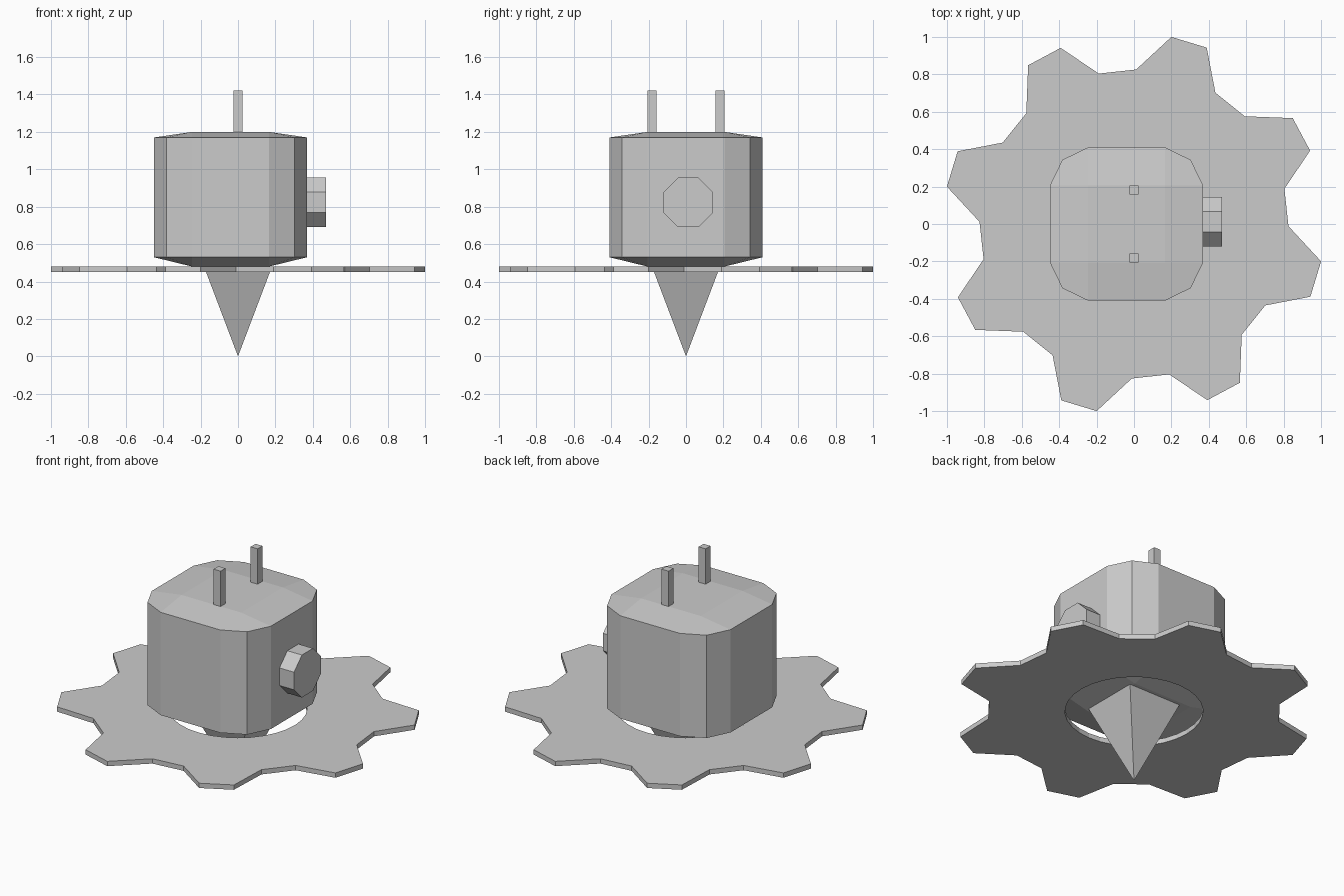
import bpy, bmesh
from math import cos, sin, radians, pi

if "Cube" in bpy.data.objects:
    bpy.data.objects.remove(bpy.data.objects["Cube"])


def make(name, verts, faces):
    me = bpy.data.meshes.new(name)
    me.from_pydata(verts, [], faces)
    bm = bmesh.new()
    bm.from_mesh(me)
    bmesh.ops.recalc_face_normals(bm, faces=bm.faces)
    bm.to_mesh(me)
    bm.free()
    ob = bpy.data.objects.new(name, me)
    bpy.context.collection.objects.link(ob)
    return ob


def polar(r, a):
    return (r * cos(a), r * sin(a))


# Toothed disc: eight slanted teeth outside, round hole inside
tooth = [(-31.8, 0.826), (-22.4, 1.02), (-11.3, 1.02), (-0.8, 0.826)]
outer = [polar(r, radians(a + 45 * k)) for k in range(8) for a, r in tooth]
n = len(outer)
inner = [polar(0.39, radians(-33) + 2 * pi * i / n) for i in range(n)]
verts = [(x, y, z) for z in (0.45, 0.48) for ring in (outer, inner) for x, y in ring]
faces = []
for i in range(n):
    j = (i + 1) % n
    # bottom, inner wall, top, outer wall
    for a, b in ((0, n), (n, 3 * n), (3 * n, 2 * n), (2 * n, 0)):
        faces.append((a + i, a + j, b + j, b + i))
make("toothed_disc", verts, faces)

# Body: rounded square prism with shallow faceted caps
cx, h, m, s = -0.04, 0.41, 0.343, 0.205
corners = [(1, 1), (-1, 1), (-1, -1), (1, -1)]
outline = []
for k, (sx, sy) in enumerate(corners):
    pts = [(h, s), (m, m), (s, h)]
    if k % 2:
        pts.reverse()
    outline += [(cx + sx * x, sy * y) for x, y in pts]
square = [(cx + sx * s, sy * s) for sx, sy in corners]
verts = [(x, y, z) for z in (0.53, 1.17) for x, y in outline]
verts += [(x, y, z) for z in (0.48, 1.20) for x, y in square]
faces = [(i, (i + 1) % 12, 12 + (i + 1) % 12, 12 + i) for i in range(12)]
for o, q in ((0, 24), (12, 28)):
    faces.append((q, q + 1, q + 2, q + 3))
    for k in range(4):
        a, nk = o + 3 * k, (k + 1) % 4
        faces.append((q + k, a, a + 1, a + 2))
        faces.append((q + k, a + 2, o + 3 * nk, q + nk))
make("body", verts, faces)

# Four-sided spike underneath
w = 0.182
make("spike", [(sx * w, sy * w, 0.48) for sx, sy in corners] + [(0, 0, 0)],
     [(0, 1, 2, 3)] + [(k, (k + 1) % 4, 4) for k in range(4)])

# Octagonal knob on the right side
bpy.ops.mesh.primitive_cylinder_add(vertices=8, radius=0.143, depth=0.10,
                                    location=(0.42, 0.012, 0.823))
knob = bpy.context.object
knob.name = "side_knob"
for v in knob.data.vertices:
    x, y, z = v.co
    c, t = cos(pi / 8), sin(pi / 8)
    v.co = (z, x * c - y * t, x * t + y * c)

# Two square prongs on top
for name, y in (("front_prong", -0.182), ("back_prong", 0.182)):
    bpy.ops.mesh.primitive_cube_add(size=1, location=(0, y, 1.305))
    prong = bpy.context.object
    prong.name = name
    prong.scale = (0.048, 0.048, 0.23)
